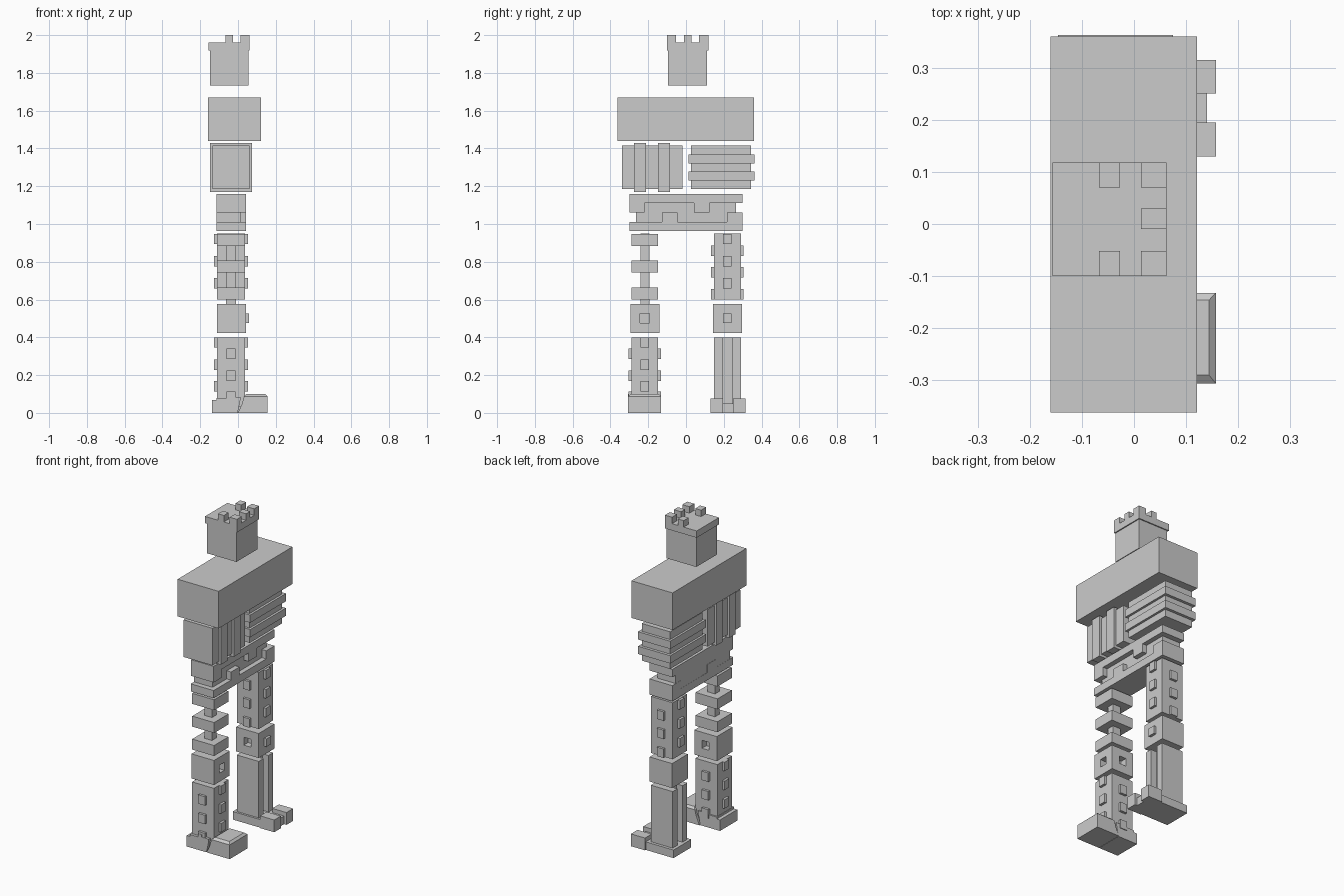
import bpy, bmesh

if "Cube" in bpy.data.objects:
    bpy.data.objects.remove(bpy.data.objects["Cube"])


def box_into(bm, b):
    x0, x1, y0, y1, z0, z1 = b
    r = bmesh.ops.create_cube(bm, size=1)
    for v in r['verts']:
        v.co = ((x0 + x1) / 2 + v.co.x * (x1 - x0),
                (y0 + y1) / 2 + v.co.y * (y1 - y0),
                (z0 + z1) / 2 + v.co.z * (z1 - z0))


def finish(name, bm):
    bmesh.ops.recalc_face_normals(bm, faces=bm.faces[:])
    me = bpy.data.meshes.new(name)
    bm.to_mesh(me)
    bm.free()
    ob = bpy.data.objects.new(name, me)
    bpy.context.collection.objects.link(ob)
    return ob


def boxes(name, *bs):
    bm = bmesh.new()
    for b in bs:
        box_into(bm, b)
    return finish(name, bm)


def prism(name, pts, axis, a, b):
    """Extrude a 2D outline: axis 'x' takes (y, z), 'y' takes (x, z), 'z' takes (x, y)."""
    place = {'x': lambda p, t: (t, p[0], p[1]),
             'y': lambda p, t: (p[0], t, p[1]),
             'z': lambda p, t: (p[0], p[1], t)}[axis]
    bm = bmesh.new()
    lo = [bm.verts.new(place(p, a)) for p in pts]
    hi = [bm.verts.new(place(p, b)) for p in pts]
    bm.faces.new(lo)
    bm.faces.new(hi)
    n = len(pts)
    for i in range(n):
        bm.faces.new((lo[i], lo[(i + 1) % n], hi[(i + 1) % n], hi[i]))
    return finish(name, bm)


def cut(ob, *holes):
    for h in holes:
        c = boxes(ob.name + "_cutter", h)
        c.hide_render = True
        c.hide_viewport = True
        c.display_type = 'WIRE'
        m = ob.modifiers.new("hole", 'BOOLEAN')
        m.operation = 'DIFFERENCE'
        m.solver = 'EXACT'
        m.object = c


def studded_column(name, yc, z0, z1, x_studs, y_studs):
    """Square column with small blocks: x_studs heights on +-x, y_studs on +-y."""
    x0, x1, xc, hy, w, d, h = -0.112, 0.038, -0.037, 0.071, 0.023, 0.015, 0.055
    parts = [(x0, x1, yc - hy, yc + hy, z0, z1)]
    for z in x_studs:
        parts.append((x1 - .01, x1 + d, yc - w, yc + w, z, z + h))
        parts.append((x0 - d, x0 + .01, yc - w, yc + w, z, z + h))
    for z in y_studs:
        parts.append((xc - w, xc + w, yc + hy - .01, yc + hy + d, z, z + h))
        parts.append((xc - w, xc + w, yc - hy - d, yc - hy + .01, z, z + h))
    return boxes(name, *parts)


L, R = -0.218, 0.219

# Head with battlements on three sides
boxes("head", (-.148, .055, -.094, .111, 1.732, 1.93))
boxes("head_crown", (-.156, .062, -.10, .118, 1.918, 1.96),
      *[(x, x + .04, y, y + .048, 1.95, 2.0) for x in (-.067,) for y in (-.10, .07)],
      *[(.013, .062, y0, y1, 1.95, 2.0) for y0, y1 in ((-.10, -.052), (-.01, .03), (.07, .118))])

# Chest
boxes("chest", (-.16, .121, -.362, .36, 1.44, 1.67))

# Waist: one block with upright bands, one with level bands
boxes("waist_block_left", (-.135, .061, -.338, -.019, 1.186, 1.416))
for i, y in enumerate((-.275, -.148)):
    boxes(f"upright_band_{i}", (-.148, .075, y, y + .063, 1.17, 1.43))
boxes("waist_block_right", (-.133, .061, .027, .345, 1.186, 1.416))
for i, z in enumerate((1.23, 1.32)):
    boxes(f"level_band_{i}", (-.146, .075, .012, .3625, z, z + .048))

# Hips: two toothed plates around a recessed core
prism("hip_upper", [(-.298, 1.16), (-.298, 1.06), (-.219, 1.06), (-.219, 1.112), (.042, 1.112),
                    (.042, 1.06), (.124, 1.06), (.124, 1.112), (.298, 1.112), (.298, 1.16)],
      'x', -.115, .042)
prism("hip_lower", [(-.298, .963), (.298, .963), (.298, 1.06), (.216, 1.06), (.216, 1.01),
                    (-.045, 1.01), (-.045, 1.06), (-.128, 1.06), (-.128, 1.01), (-.298, 1.01)],
      'x', -.115, .042)
boxes("hip_core", (-.114, .012, -.266, .264, .98, 1.14))

# Left thigh: thin post with three slabs
boxes("left_thigh_post", (-.063, -.01, -.24, -.194, .57, .95))
for i, z in enumerate((.60, .742, .883)):
    boxes(f"left_thigh_slab_{i}", (-.112, .038, L - .07, L + .07, z, z + .065))

# Right thigh
studded_column("right_thigh", R, .60, .95, (.893, .775, .659), (.83, .717, .60))

# Knees with square sockets and a stud
knee = boxes("left_knee", (-.112, .042, L - .077, L + .077, .424, .576))
cut(knee, (.0, .1, L - .025, L + .025, .477, .526),
    (-.06, -.011, L + .035, L + .12, .477, .526))
knee = boxes("right_knee", (-.112, .042, R - .077, R + .077, .424, .576))
cut(knee, (-.06, -.011, R - .12, R - .035, .477, .526))
boxes("right_knee_stud", (.03, .058, R - .023, R + .023, .477, .526))

# Left shin
studded_column("left_shin", L, .03, .40, (.345, .228, .113), (.285, .17, .058))

# Right shin: grooved front and back
g, w, x0, x1, d = .025, .071, -.112, .038, .04
prism("right_shin", [(x0, R - w), (x1, R - w), (x1, R - g), (x1 - d, R - g), (x1 - d, R + g),
                     (x1, R + g), (x1, R + w), (x0, R + w), (x0, R + g), (x0 + d, R + g),
                     (x0 + d, R - g), (x0, R - g)], 'z', .03, .40)

# Left foot: heel and solid toe split by a slanted gap
prism("left_heel", [(-.137, 0), (-.002, 0), (.013, .07), (.013, .085), (-.035, .085),
                    (-.035, .1), (-.06, .1), (-.06, .08), (-.115, .08), (-.115, .068),
                    (-.137, .068)], 'y', -.306, -.137)
prism("left_toe", [(.0, 0), (.157, 0), (.157, .088), (.032, .088), (.022, .05)],
      'y', -.306, -.132)
bm = bmesh.new()
box_into(bm, (.032, .157, -.306, -.132, .088, .10))
for v in bm.verts:
    if v.co.z > .095:
        v.co.y = -.29 if v.co.y < -.2 else -.146
        v.co.x = .144 if v.co.x > .1 else .045
finish("left_toe_cap", bm)

# Right foot: low sole with two toes
boxes("right_sole", (-.13, .14, .195, .252, 0, .05), (-.13, .08, .135, .308, 0, .05))
for i, y in enumerate((.13, .25)):
    boxes(f"right_toe_{i}", (.06, .157, y, y + .065, 0, .076))
